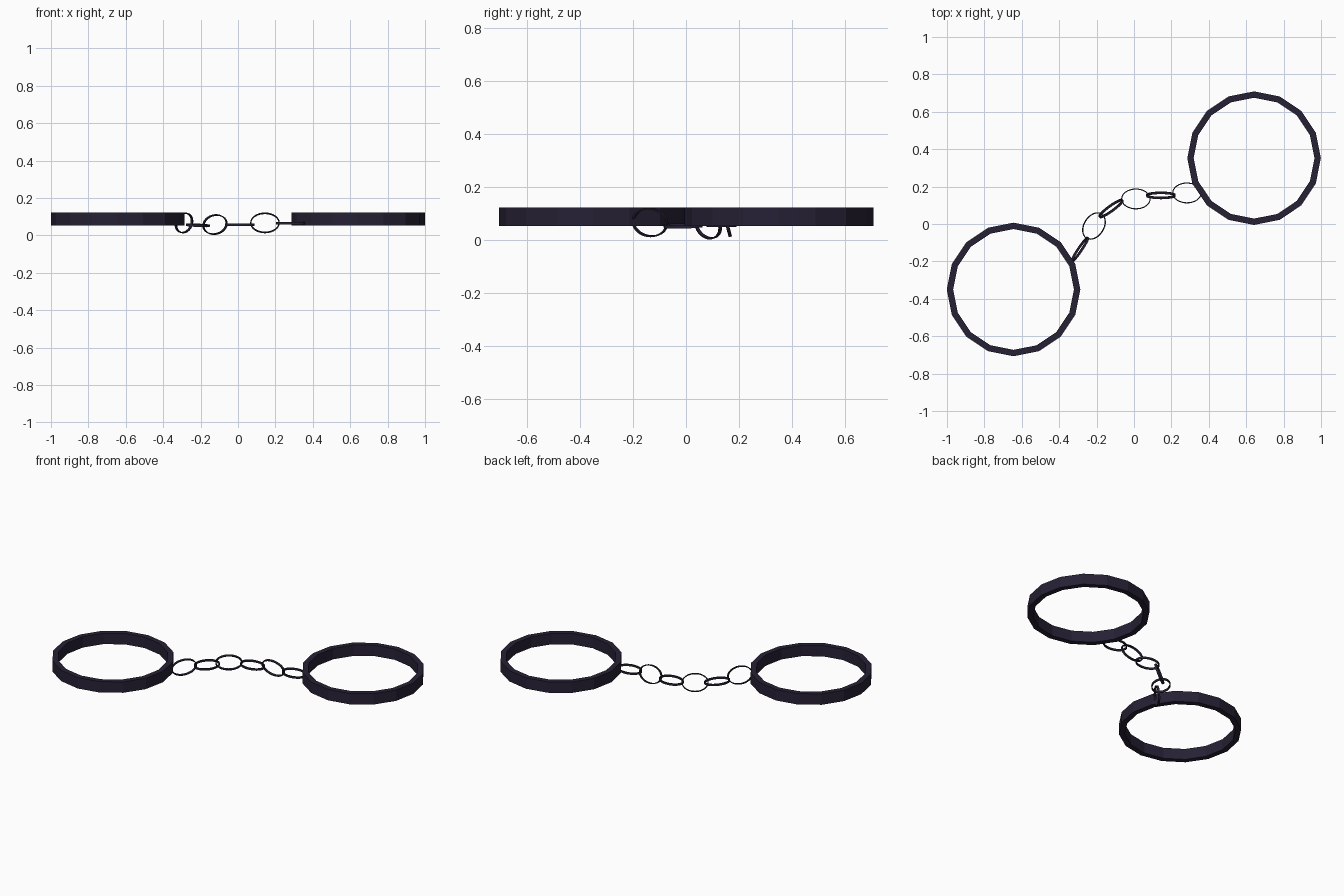
import bpy, bmesh
from math import sin, cos, pi, radians
from mathutils import Matrix

if "Cube" in bpy.data.objects:
    bpy.data.objects.remove(bpy.data.objects["Cube"])

metal = bpy.data.materials.new("dark_metal")
metal.diffuse_color = (0.02, 0.015, 0.035, 1)
metal.use_nodes = True
metal.node_tree.nodes["Principled BSDF"].inputs["Base Color"].default_value = metal.diffuse_color


def band(name, rx, ry, wall, height, sides, smooth=False):
    """Closed elliptical band with a rectangular section, centred on the origin."""
    bm = bmesh.new()
    loops = []
    for i in range(sides):
        a = 2 * pi * i / sides
        loops.append([bm.verts.new(((rx - d) * cos(a), (ry - d) * sin(a), z))
                      for d, z in ((0, -height / 2), (0, height / 2),
                                   (wall, height / 2), (wall, -height / 2))])
    for i in range(sides):
        p, q = loops[i], loops[(i + 1) % sides]
        for k in range(4):
            m = (k + 1) % 4
            bm.faces.new((p[k], q[k], q[m], p[m]))
    bmesh.ops.recalc_face_normals(bm, faces=bm.faces)
    mesh = bpy.data.meshes.new(name)
    bm.to_mesh(mesh)
    bm.free()
    mesh.materials.append(metal)
    ob = bpy.data.objects.new(name, mesh)
    bpy.context.collection.objects.link(ob)
    if smooth:
        bpy.ops.object.select_all(action='DESELECT')
        ob.select_set(True)
        bpy.context.view_layer.objects.active = ob
        bpy.ops.object.shade_smooth_by_angle(angle=radians(35))
    return ob


# Two sixteen-sided cuffs
for name, x, y in (("left_cuff", -0.644, -0.35), ("right_cuff", 0.642, 0.352)):
    band(name, 0.357, 0.357, 0.034, 0.07, 16).location = (x, y, 0.088)

# Chain links: x, y, z, heading, roll about the long axis (degrees)
links = [
    (0.283, 0.166, 0.066, 0, 0),
    (0.144, 0.153, 0.067, 0, 105),
    (0.010, 0.134, 0.057, 0, 0),
    (-0.123, 0.083, 0.058, 36, 105),
    (-0.214, -0.011, 0.054, 58, 4),
    (-0.289, -0.136, 0.067, 56, 100),
]
for i, (x, y, z, head, roll) in enumerate(links):
    link = band(f"chain_link_{i + 1}", 0.079, 0.056, 0.006, 0.013, 32, True)
    link.matrix_world = (Matrix.Translation((x, y, z))
                         @ Matrix.Rotation(radians(head), 4, 'Z')
                         @ Matrix.Rotation(radians(roll), 4, 'X'))
